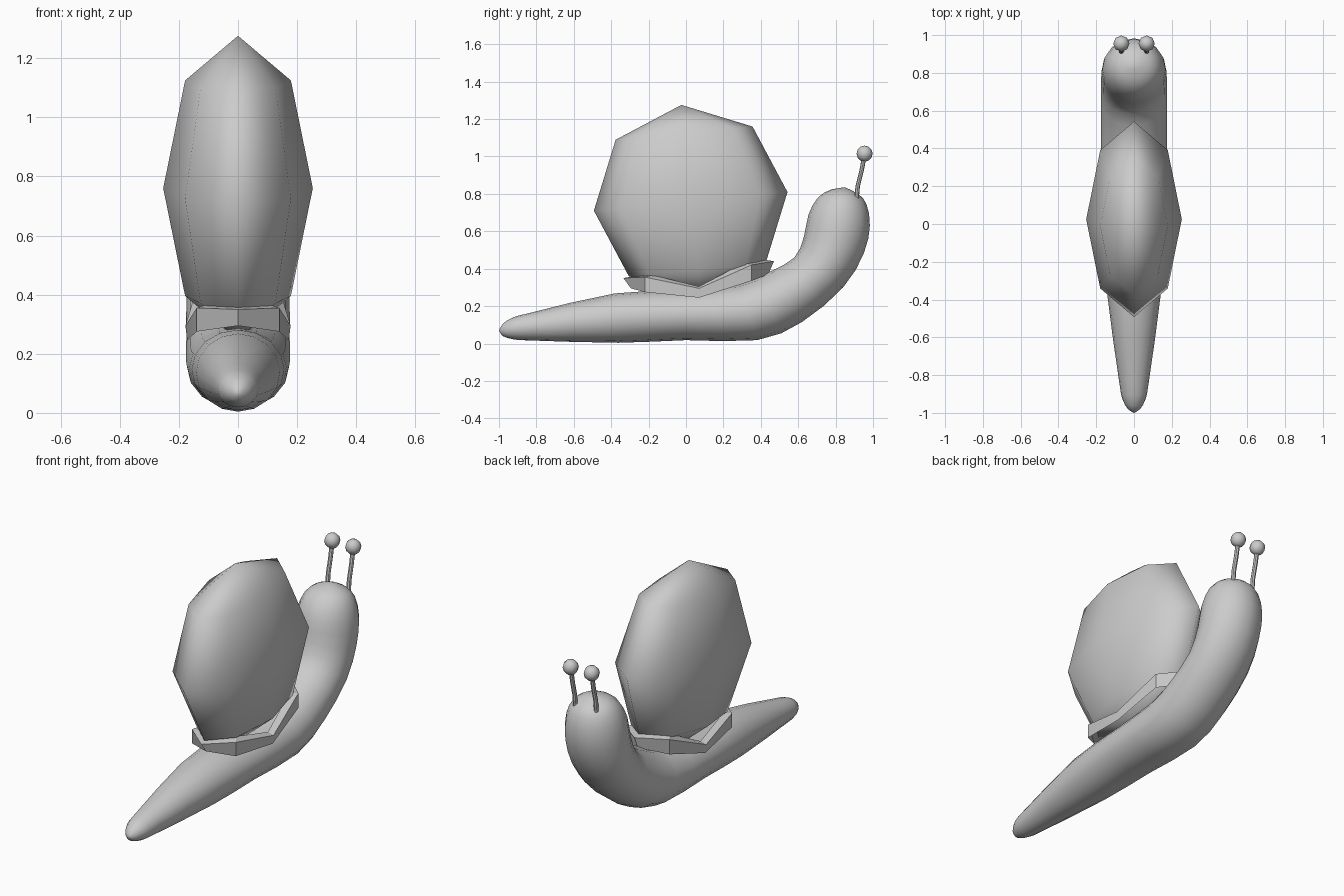
import bpy, bmesh, math
from mathutils import Vector

if "Cube" in bpy.data.objects:
    bpy.data.objects.remove(bpy.data.objects["Cube"])


def make_object(name, bm, angle=None):
    bmesh.ops.remove_doubles(bm, verts=bm.verts, dist=0.0005)
    bmesh.ops.recalc_face_normals(bm, faces=bm.faces)
    me = bpy.data.meshes.new(name)
    bm.to_mesh(me)
    bm.free()
    ob = bpy.data.objects.new(name, me)
    bpy.context.collection.objects.link(ob)
    bpy.ops.object.select_all(action='DESELECT')
    ob.select_set(True)
    bpy.context.view_layer.objects.active = ob
    if angle is None:
        bpy.ops.object.shade_smooth()
    else:
        bpy.ops.object.shade_smooth_by_angle(angle=math.radians(angle))
    return ob


def bridge(bm, rings):
    loops = [[bm.verts.new(p) for p in r] for r in rings]
    n = len(loops[0])
    for a, b in zip(loops, loops[1:]):
        for i in range(n):
            j = (i + 1) % n
            bm.faces.new((a[i], a[j], b[j], b[i]))
    return loops


def refine(rows, steps=2):
    # Catmull-Rom interpolation of the section table
    out = []
    for i in range(len(rows) - 1):
        p0, p1, p2 = rows[max(i - 1, 0)], rows[i], rows[i + 1]
        p3 = rows[min(i + 2, len(rows) - 1)]
        for s in range(steps):
            t = s / steps
            out.append([0.5 * (2 * b + (c - a) * t + (2 * a - 5 * b + 4 * c - d) * t * t
                               + (3 * b - a - 3 * c + d) * t ** 3)
                        for a, b, c, d in zip(p0, p1, p2, p3)])
    return out + [rows[-1]]


# Body: sections given by belly point (y, z), back point (y, z), half width
sections = [
    (-1.0, .07, -1.0, .07, 0),
    (-.98, .04, -.98, .105, .032),
    (-.92, .022, -.93, .137, .062),
    (-.82, .016, -.83, .165, .08),
    (-.36, .004, -.38, .268, .142),
    (0, .018, -.03, .285, .165),
    (.38, .018, .28, .315, .175),
    (.62, .115, .45, .385, .175),
    (.84, .30, .58, .46, .175),
    (.95, .48, .63, .57, .173),
    (.983, .63, .655, .69, .167),
    (.965, .745, .705, .78, .135),
    (.92, .80, .775, .823, .08),
    (.85, .835, .85, .835, 0),
]
rings = []
for by, bz, ty, tz, w in refine(sections):
    lo, hi = Vector((0, by, bz)), Vector((0, ty, tz))
    mid, half = (lo + hi) / 2, (hi - lo) / 2
    rings.append([mid + half * math.cos(a) + Vector((w * math.sin(a), 0, 0))
                  for a in (math.tau * k / 16 for k in range(16))])
bm = bmesh.new()
bridge(bm, rings)
make_object("body", bm)

# Shell: coarse flattened sphere, tilted slightly back
bm = bmesh.new()
bmesh.ops.create_uvsphere(bm, u_segments=8, v_segments=4, radius=1)
shell = make_object("shell", bm)
shell.scale = (.253, .52, .518)
shell.rotation_euler = (math.radians(5.5), 0, 0)
shell.location = (0, .025, .76)

# Shell rim: faceted band draped over the back
half_top = [(0, .47, .44), (.14, .35, .42), (.178, .07, .295), (.14, -.22, .355), (0, -.335, .35)]
half_low = [(0, .44, .37), (.14, .35, .335), (.172, .07, .245), (.14, -.22, .275), (0, -.295, .295)]


def mirror(half):
    return half + [(-x, y, z) for x, y, z in half[-2:0:-1]]


inner = [(x * .8, .07 + (y - .07) * .85, z + .01) for x, y, z in mirror(half_top)]
bm = bmesh.new()
bridge(bm, [mirror(half_low), mirror(half_top), inner])
make_object("shell_rim", bm, 20)

# Eye stalks and eyes
stalk_path = [(.912, .775), (.918, .84), (.938, .92), (.955, 1.01)]
for side, label in ((-1, "left"), (1, "right")):
    x = .067 * side
    rings = [[(x + .013 * math.cos(a), y + .012 * math.sin(a), z)
              for a in (math.tau * k / 8 for k in range(8))] for y, z in stalk_path]
    bm = bmesh.new()
    for loop in bridge(bm, rings)[::3]:
        bm.faces.new(loop)
    make_object("eye_stalk_" + label, bm, 40)
    bm = bmesh.new()
    bmesh.ops.create_uvsphere(bm, u_segments=8, v_segments=6, radius=.043)
    eye = make_object("eye_" + label, bm)
    eye.location = (x, .955, 1.015)
